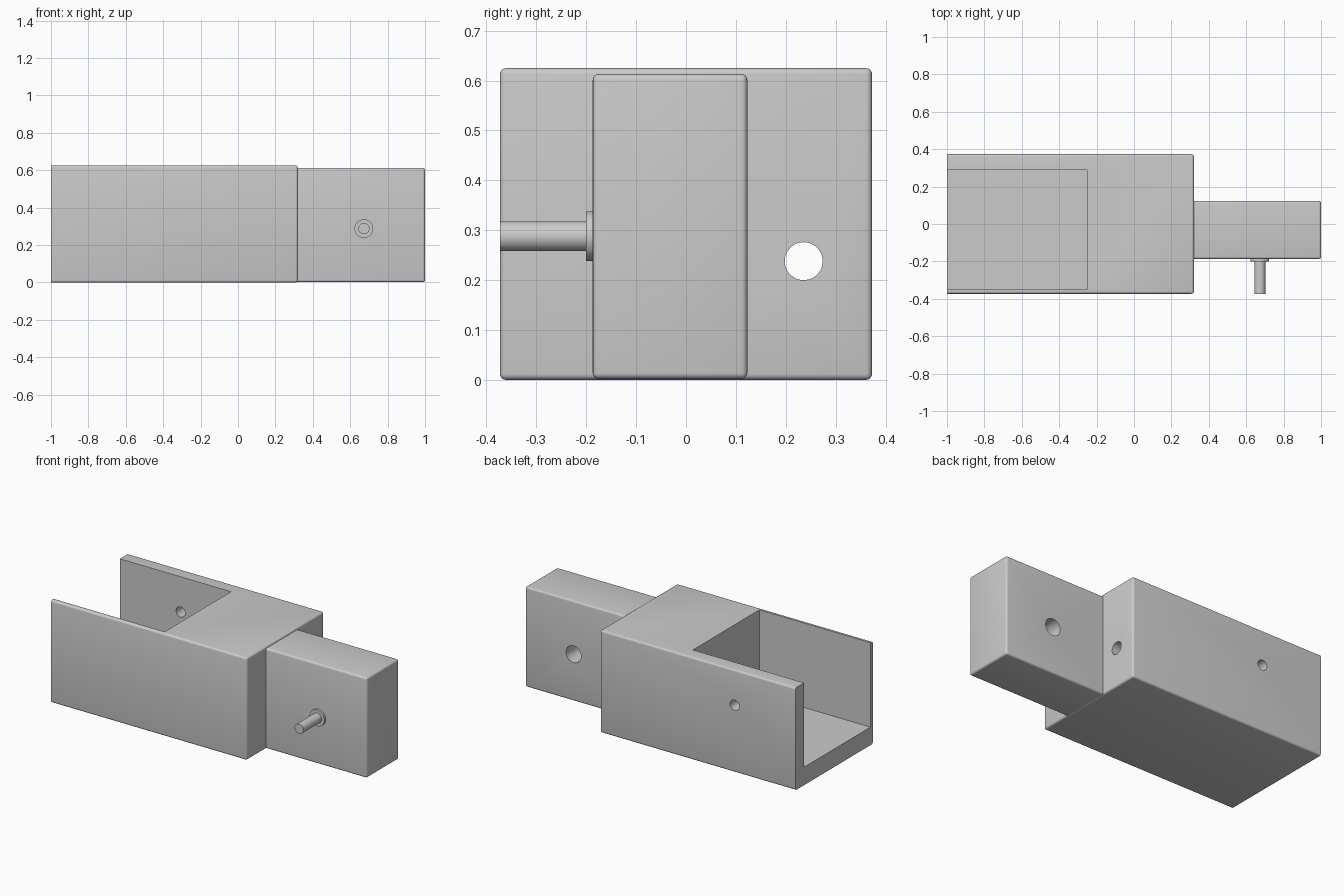
import bpy, bmesh, math
from mathutils import Matrix, Vector

cube = bpy.data.objects.get("Cube")
if cube:
    bpy.data.objects.remove(cube, do_unlink=True)

grey = bpy.data.materials.new("plain_grey")
grey.use_nodes = True
COLOUR = (0.6, 0.6, 0.6, 1)
grey.diffuse_color = COLOUR
grey.node_tree.nodes["Principled BSDF"].inputs["Base Color"].default_value = COLOUR


def add_object(name, bm):
    mesh = bpy.data.meshes.new(name)
    bm.to_mesh(mesh)
    bm.free()
    mesh.materials.append(grey)
    ob = bpy.data.objects.new(name, mesh)
    bpy.context.collection.objects.link(ob)
    return ob


def box(name, low, high, round_edges=None, radius=0.012):
    """Box between two corners; edges passing the rule are rounded."""
    low, high = Vector(low), Vector(high)
    bm = bmesh.new()
    bmesh.ops.create_cube(bm, size=1)
    bmesh.ops.scale(bm, vec=high - low, verts=bm.verts)
    bmesh.ops.translate(bm, vec=(low + high) / 2, verts=bm.verts)
    if round_edges:
        edges = [e for e in bm.edges if round_edges(e)]
        bmesh.ops.bevel(bm, geom=edges, offset=radius, segments=4,
                        profile=0.5, affect='EDGES')
    return add_object(name, bm)


def cylinder(name, start, end, radius, sides=48):
    start, end = Vector(start), Vector(end)
    axis = end - start
    turn = axis.to_track_quat('Z', 'Y').to_matrix().to_4x4()
    bm = bmesh.new()
    bmesh.ops.create_cone(bm, cap_ends=True, segments=sides, radius1=radius,
                          radius2=radius, depth=axis.length,
                          matrix=Matrix.Translation((start + end) / 2) @ turn)
    return add_object(name, bm)


def cut(target, cutter):
    mod = target.modifiers.new(cutter.name, 'BOOLEAN')
    mod.operation = 'DIFFERENCE'
    mod.solver = 'EXACT'
    mod.object = cutter
    bpy.context.view_layer.objects.active = target
    bpy.ops.object.modifier_apply(modifier=mod.name)
    bpy.data.objects.remove(cutter, do_unlink=True)


def away_from_open_end(edge):
    return any(v.co.x > 0 for v in edge.verts)


def away_from_joint(edge):
    return any(v.co.x > 0.5 for v in edge.verts)


# Housing with an open-ended tray and two drilled holes
housing = box("housing", (-1, -0.373, 0), (0.32, 0.373, 0.625), away_from_open_end)
cut(housing, box("tray_cutter", (-1.1, -0.35, 0.11), (-0.25, 0.29, 0.8)))
cut(housing, cylinder("cable_hole_cutter", (-0.4, 0.236, 0.238), (0.5, 0.236, 0.238), 0.038))
cut(housing, cylinder("side_hole_cutter", (-0.59, 0.2, 0.41), (-0.59, 0.5, 0.41), 0.031))

# Narrow tongue with a deep socket in its back
tongue = box("tongue", (0.3, -0.187, 0.002), (1, 0.123, 0.613), away_from_joint)
cut(tongue, cylinder("socket_cutter", (0.673, -0.16, 0.288), (0.673, 0.3, 0.288), 0.051))

# Pin and its collar on the front of the tongue
collar = cylinder("pin_collar", (0.673, -0.2, 0.288), (0.673, -0.18, 0.288), 0.05)
pin = cylinder("pin", (0.673, -0.373, 0.288), (0.673, -0.185, 0.288), 0.03)

# Smooth the round surfaces, keep corners sharp
bpy.ops.object.select_all(action='DESELECT')
for ob in (housing, tongue, collar, pin):
    ob.select_set(True)
bpy.context.view_layer.objects.active = housing
bpy.ops.object.shade_smooth_by_angle(angle=math.radians(30))
